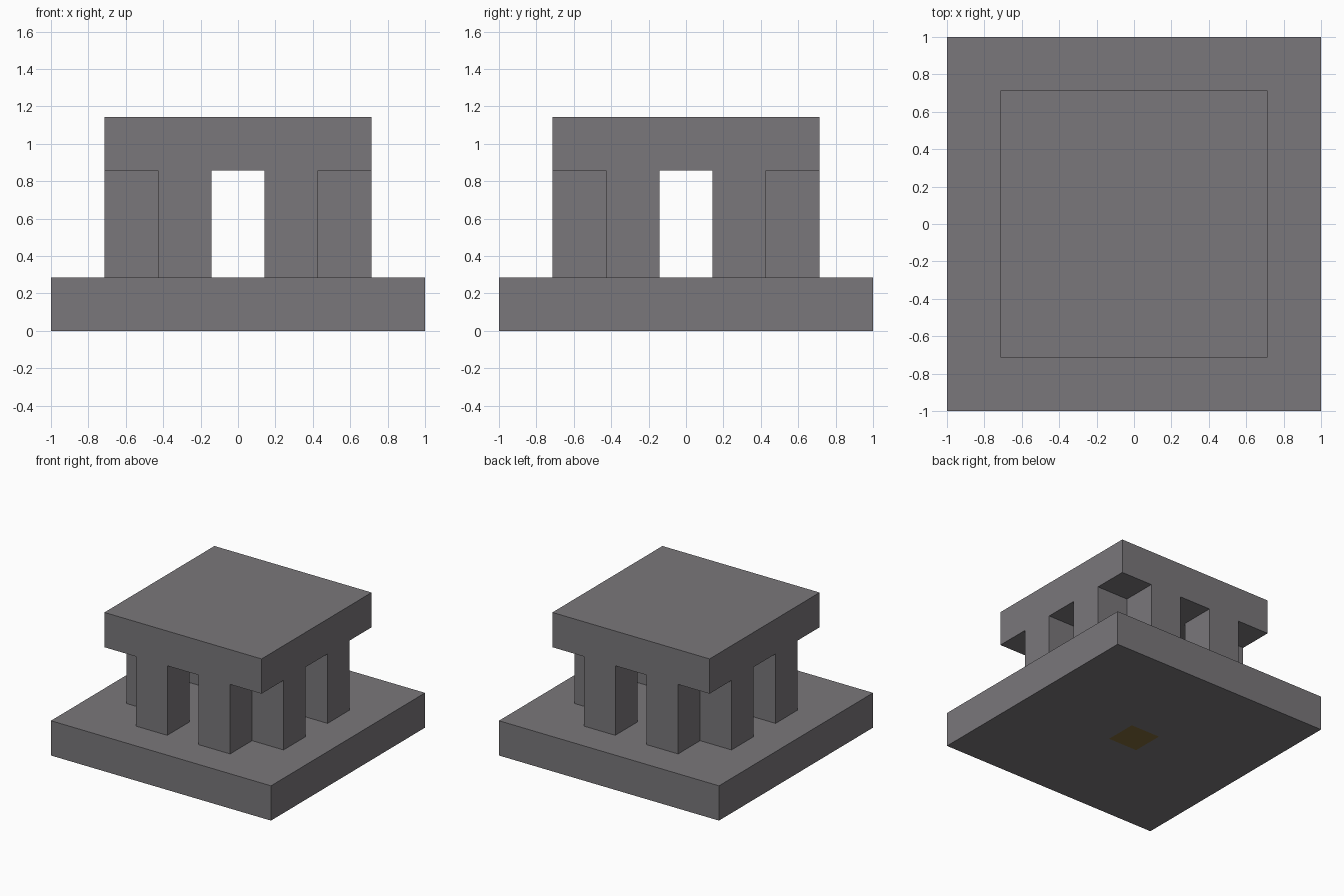
import bpy
import bmesh

cube = bpy.data.objects.get("Cube")
if cube:
    bpy.data.objects.remove(cube, do_unlink=True)

U = 1 / 7  # module: every edge falls on this grid


def material(name, rgb):
    mat = bpy.data.materials.new(name)
    mat.use_nodes = True
    color = (*rgb, 1)
    mat.diffuse_color = color
    mat.node_tree.nodes["Principled BSDF"].inputs["Base Color"].default_value = color
    return mat


stone = material("grey stone", (0.193, 0.185, 0.197))
brown = material("olive brown", (0.22, 0.15, 0.045))


def block(name, low, high):
    """Box between two corners given in modules."""
    bm = bmesh.new()
    bmesh.ops.create_cube(bm, size=1)
    for v in bm.verts:
        v.co = [(h if c > 0 else l) * U for c, l, h in zip(v.co, low, high)]
    mesh = bpy.data.meshes.new(name)
    bm.to_mesh(mesh)
    bm.free()
    mesh.materials.append(stone)
    obj = bpy.data.objects.new(name, mesh)
    bpy.context.collection.objects.link(obj)
    return obj


base = block("base_slab", (-7, -7, 0), (7, 7, 2))
block("top_slab", (-5, -5, 6), (5, 5, 8))

# Two pillars on each side, leaving the corners and middle open
for sx, side in ((-1, "right"), (1, "left")):
    for sy, end in ((-1, "front"), (1, "back")):
        for name, px, py in ((f"{end}_pillar_{side}", 2, 4),
                             (f"{side}_pillar_{end}", 4, 2)):
            x, y = sx * px, sy * py
            block(name, (x - 1, y - 1, 2), (x + 1, y + 1, 6))

# Small brown square inset in the underside
base.data.materials.append(brown)
bm = bmesh.new()
bm.from_mesh(base.data)
bottom = min(bm.faces, key=lambda f: f.calc_center_median().z)
bmesh.ops.inset_region(bm, faces=[bottom], thickness=1 - 0.133, use_even_offset=True)
bottom.material_index = 1
bm.to_mesh(base.data)
bm.free()
